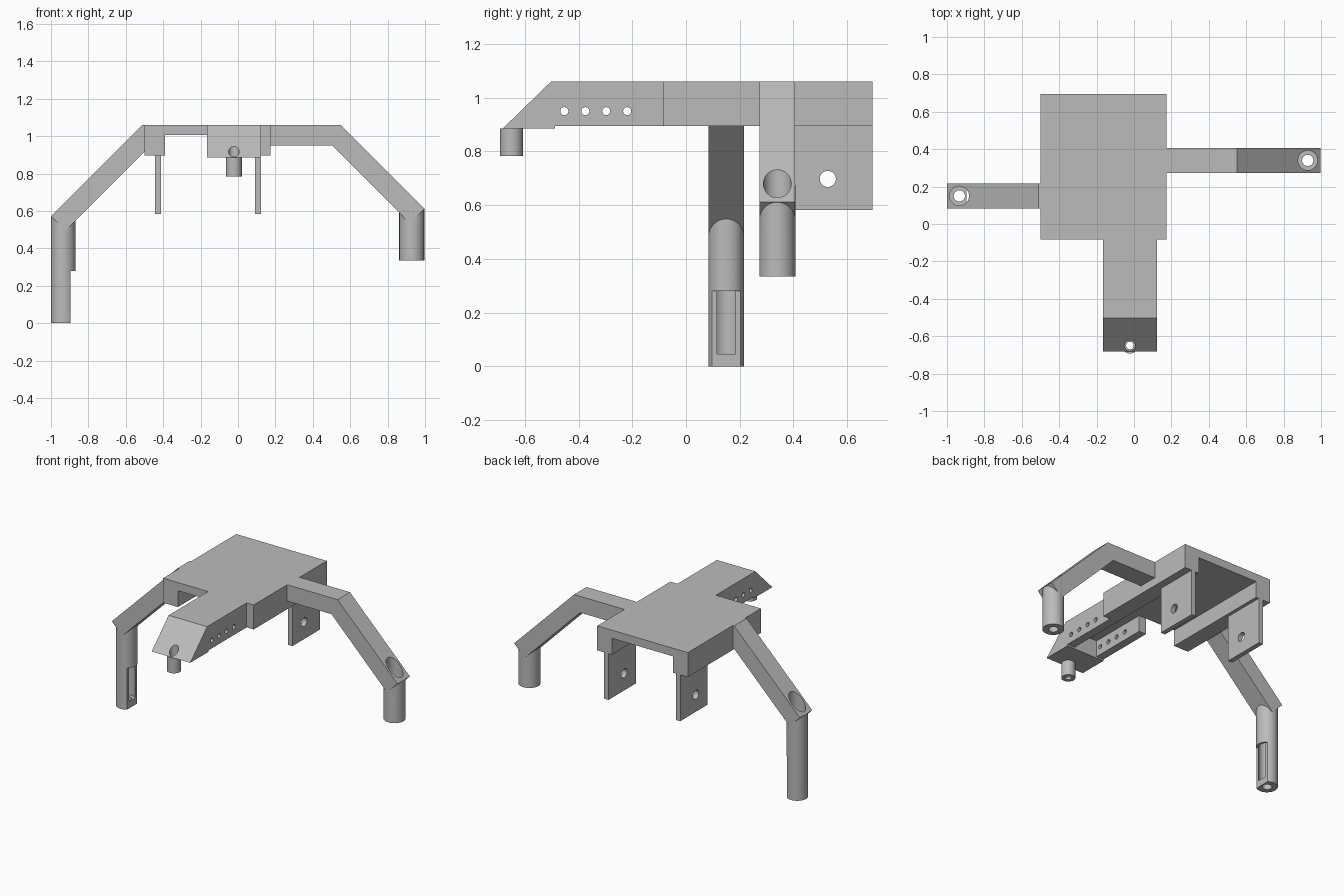
import bpy, bmesh, math
from mathutils import Vector

if "Cube" in bpy.data.objects:
    bpy.data.objects.remove(bpy.data.objects["Cube"])

grey = bpy.data.materials.new("plain grey")
grey.diffuse_color = (0.5, 0.5, 0.5, 1)
grey.use_nodes = True
grey.node_tree.nodes["Principled BSDF"].inputs["Base Color"].default_value = grey.diffuse_color


def add(name, bm):
    bmesh.ops.recalc_face_normals(bm, faces=bm.faces)
    me = bpy.data.meshes.new(name)
    bm.to_mesh(me)
    bm.free()
    ob = bpy.data.objects.new(name, me)
    bpy.context.collection.objects.link(ob)
    me.materials.append(grey)
    return ob


def prism(name, pts, axis, a, b):
    """Extrude a 2D outline along x (outline in y,z) or y (outline in x,z)."""
    bm = bmesh.new()
    put = (lambda p: (a, p[0], p[1])) if axis == "x" else (lambda p: (p[0], a, p[1]))
    face = bm.faces.new([bm.verts.new(put(p)) for p in pts])
    new = bmesh.ops.extrude_face_region(bm, geom=[face])["geom"]
    step = Vector((b - a, 0, 0)) if axis == "x" else Vector((0, b - a, 0))
    bmesh.ops.translate(bm, vec=step, verts=[v for v in new if isinstance(v, bmesh.types.BMVert)])
    return add(name, bm)


def box(name, x0, x1, y0, y1, z0, z1):
    return prism(name, [(x0, z0), (x1, z0), (x1, z1), (x0, z1)], "y", y0, y1)


def cylinder(name, x, y, z0, z1, r, top=None, n=48):
    """Vertical cylinder; top(x) optionally slants its upper end."""
    bm = bmesh.new()
    bmesh.ops.create_cone(bm, cap_ends=True, segments=n, radius1=r, radius2=r, depth=1)
    for v in bm.verts:
        v.co.x += x
        v.co.y += y
        v.co.z = z0 if v.co.z < 0 else (top(v.co.x) if top else z1)
    return add(name, bm)


def cross_pin(x0, x1, y, z, r):
    n = 32
    pts = [(y + r * math.cos(2 * math.pi * i / n), z + r * math.sin(2 * math.pi * i / n)) for i in range(n)]
    return prism("cutter", pts, "x", x0, x1)


def cut(ob, *cutters):
    bpy.context.view_layer.objects.active = ob
    for c in cutters:
        mod = ob.modifiers.new("cut", "BOOLEAN")
        mod.operation, mod.solver, mod.object = "DIFFERENCE", "EXACT", c
        bpy.ops.object.modifier_apply(modifier=mod.name)
        bpy.data.objects.remove(c)


def smooth(ob):
    bpy.ops.object.select_all(action="DESELECT")
    ob.select_set(True)
    bpy.context.view_layer.objects.active = ob
    bpy.ops.object.shade_smooth_by_angle(angle=math.radians(30))


TOP, CEIL, LOW = 1.06, 1.005, 0.895

# Channel-shaped body: deck with a rail down each side
prism("body", [(-0.5, LOW), (-0.39, LOW), (-0.39, CEIL), (0.065, CEIL),
               (0.065, LOW), (0.175, LOW), (0.175, TOP), (-0.5, TOP)], "y", -0.083, 0.695)

# Hanging mounting plates with a pin hole
for name, x in (("left_plate", -0.444), ("right_plate", 0.091)):
    plate = box(name, x, x + 0.032, 0.403, 0.695, 0.583, LOW)
    cut(plate, cross_pin(x - 0.1, x + 0.1, 0.528, 0.698, 0.03))
    smooth(plate)

# Nose with sloped tip, hollow underside, side holes and a vertical bore
NX, NY = -0.022, -0.65
nose = prism("nose", [(-0.683, 0.885), (-0.487, 0.885), (-0.487, LOW), (-0.083, LOW),
                      (-0.083, TOP), (-0.503, TOP)], "x", -0.165, 0.122)
cut(nose, box("cutter", -0.11, 0.065, -0.487, 0.0, 0.8, CEIL),
    cylinder("cutter", NX, NY, 0.7, 1.2, 0.028),
    *[cross_pin(-0.4, 0.4, -0.453 + 0.078 * i, 0.95, 0.015) for i in range(4)])
smooth(nose)
nose_tube = cylinder("nose_tube", NX, NY, 0.783, 0.886, 0.043)
cut(nose_tube, cylinder("cutter", NX, NY, 0.8, 1.2, 0.028),
    cylinder("cutter", NX, NY, 0.7, 1.0, 0.02))
smooth(nose_tube)


def limb(side, outline, y, x, r, foot, top):
    """Bent arm and its bored foot tube."""
    arm = prism(side + "_arm", outline, "y", y - 0.066, y + 0.066)
    tube = cylinder(side + "_foot_tube", x, y, foot, 0, r, top)
    for ob in (arm, tube):
        cut(ob, cylinder("cutter", x, y, foot + 0.045, 1.2, 0.052))
    cut(tube, cylinder("cutter", x, y, foot - 0.1, foot + 0.1, 0.03))
    return arm, tube


# Right arm, short foot
right = limb("right", [(0.17, TOP), (0.55, TOP), (0.997, 0.612), (0.918, 0.534), (0.505, 0.95), (0.17, 0.95)],
             0.34, 0.929, 0.067, 0.335, lambda x: 1.607 - x)

# Left arm, long foot with a flat that opens into the bore
left = limb("left", [(-0.49, TOP), (-0.51, TOP), (-1.0, 0.572), (-0.9225, 0.4945), (-0.49, 0.925)],
            0.15, -0.934, 0.066, 0.0, lambda x: 1.568 + x)
cut(left[1], box("cutter", -0.895, -0.8, 0.0, 0.3, -0.1, 0.28))

for ob in right + left:
    smooth(ob)
